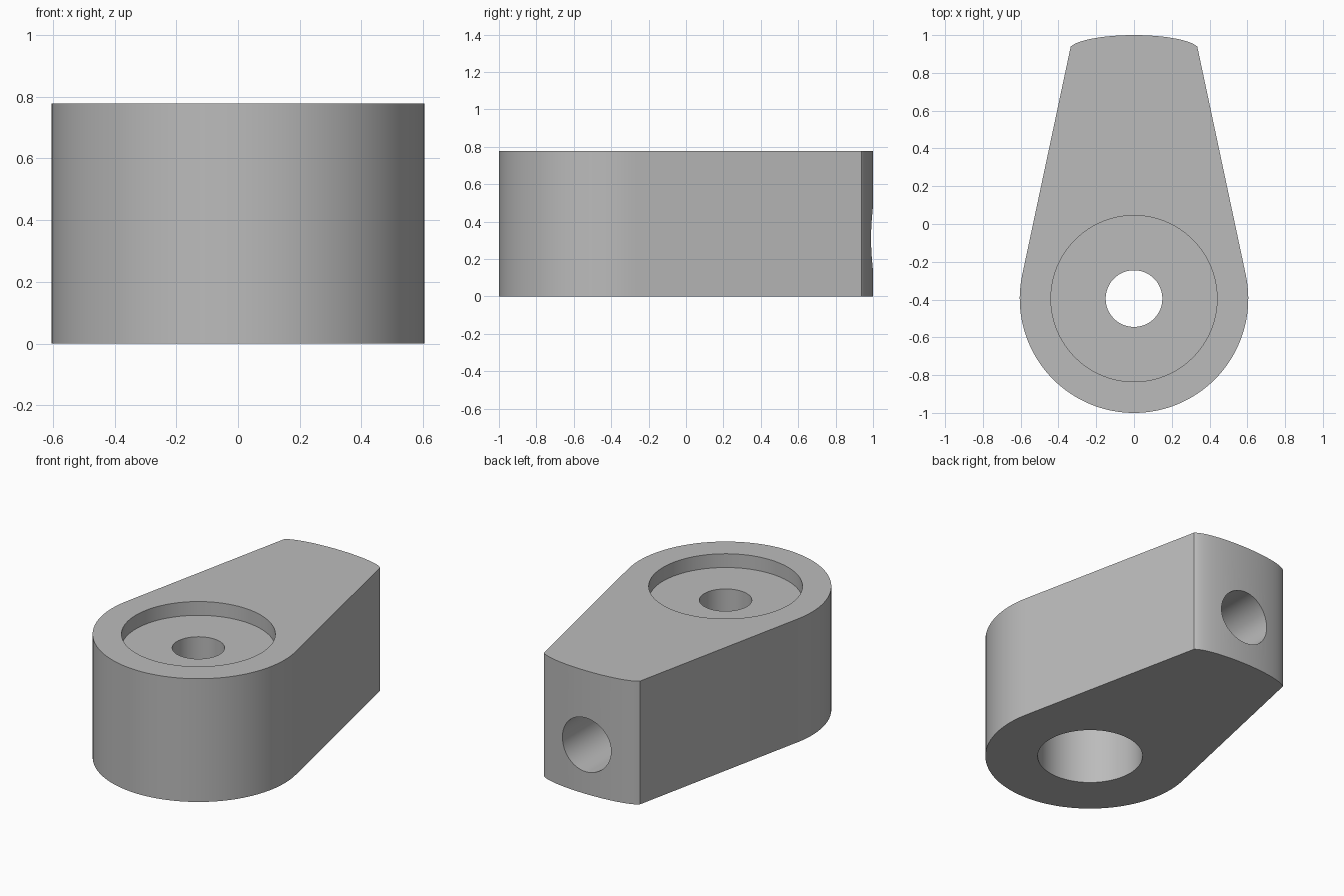
import bpy, bmesh, math
from mathutils import Vector

if "Cube" in bpy.data.objects:
    bpy.data.objects.remove(bpy.data.objects["Cube"], do_unlink=True)

HEIGHT = 0.778
HUB_Y, HUB_R = -0.395, 0.605
SIDES = 96

grey = bpy.data.materials.new("plain grey")
grey.use_nodes = True
colour = (0.5, 0.5, 0.5, 1)
grey.diffuse_color = colour
grey.node_tree.nodes["Principled BSDF"].inputs["Base Color"].default_value = colour


def add_object(name, bm):
    bmesh.ops.recalc_face_normals(bm, faces=bm.faces)
    mesh = bpy.data.meshes.new(name)
    bm.to_mesh(mesh)
    bm.free()
    mesh.materials.append(grey)
    obj = bpy.data.objects.new(name, mesh)
    bpy.context.collection.objects.link(obj)
    return obj


def cylinder(name, radius, start, end):
    """Closed cylinder running between two points."""
    a, b = Vector(start), Vector(end)
    bm = bmesh.new()
    bmesh.ops.create_cone(bm, cap_ends=True, segments=SIDES, radius1=radius,
                          radius2=radius, depth=(b - a).length)
    turn = (b - a).to_track_quat("Z", "Y").to_matrix().to_4x4()
    bm.transform(turn)
    bmesh.ops.translate(bm, verts=bm.verts, vec=(a + b) / 2)
    return add_object(name, bm)


# Outline: round hub, straight tangent flanks, gently bowed back end
tail_x, tail_y = 0.335, 0.94
bow_x, bow_depth = 0.345, 0.08
bow_y = 1 - bow_depth
reach = Vector((tail_x, tail_y - HUB_Y))
tangent = math.atan2(reach.y, reach.x) - math.acos(HUB_R / reach.length)
outline = []
steps = 72
for i in range(steps + 1):
    a = math.pi - tangent + (math.pi + 2 * tangent) * i / steps
    outline.append((HUB_R * math.cos(a), HUB_Y + HUB_R * math.sin(a)))
edge = math.acos(tail_x / bow_x)
steps = 32
for i in range(steps + 1):
    a = edge + (math.pi - 2 * edge) * i / steps
    outline.append((bow_x * math.cos(a), bow_y + bow_depth * math.sin(a)))

# Body block
bm = bmesh.new()
base = bm.faces.new([bm.verts.new((x, y, 0)) for x, y in outline])
top = bmesh.ops.extrude_face_region(bm, geom=[base])["geom"]
bmesh.ops.translate(bm, vec=(0, 0, HEIGHT),
                    verts=[v for v in top if isinstance(v, bmesh.types.BMVert)])
body = add_object("clamp_body", bm)

# Top recess, centre hole, wide lower bore and cross hole from the back
cutters = [
    cylinder("recess_cutter", 0.44, (0, HUB_Y, HEIGHT - 0.087), (0, HUB_Y, 1)),
    cylinder("centre_hole_cutter", 0.15, (0, HUB_Y, 0.3), (0, HUB_Y, 0.9)),
    cylinder("lower_bore_cutter", 0.303, (0, HUB_Y, -0.2), (0, HUB_Y, 0.5)),
    cylinder("back_hole_cutter", 0.17, (0, HUB_Y + 0.1, 0.31), (0, 1.2, 0.31)),
]
bpy.context.view_layer.objects.active = body
for cutter in cutters:
    cut = body.modifiers.new(cutter.name, "BOOLEAN")
    cut.operation = "DIFFERENCE"
    cut.solver = "EXACT"
    cut.object = cutter
    bpy.ops.object.modifier_apply(modifier=cut.name)
for cutter in cutters:
    bpy.data.objects.remove(cutter, do_unlink=True)

# Smooth walls with crisp rims
bpy.ops.object.select_all(action="DESELECT")
body.select_set(True)
bpy.ops.object.shade_smooth_by_angle(angle=math.radians(30))
